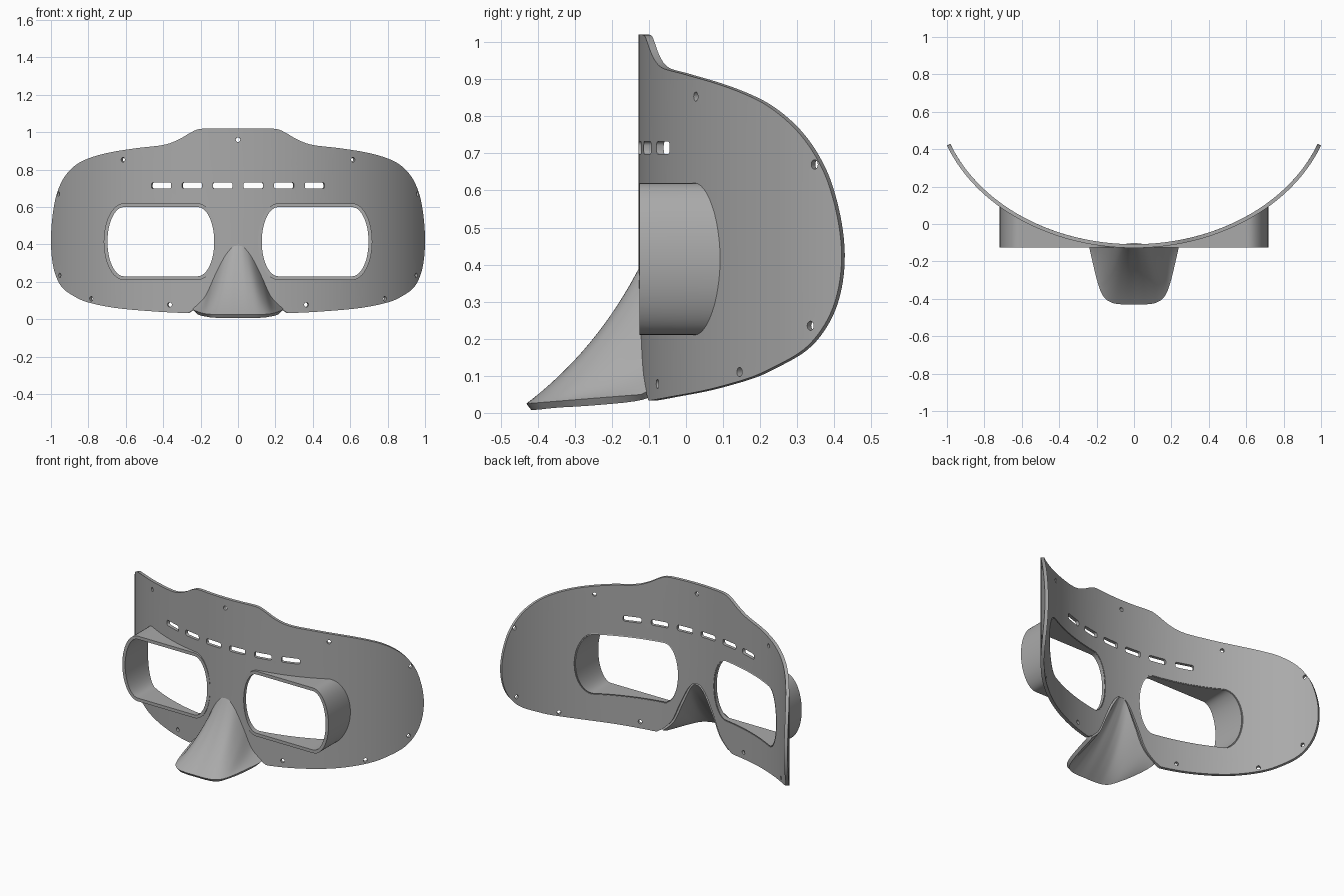
import bpy, bmesh, math
from mathutils import Vector

if "Cube" in bpy.data.objects:
    bpy.data.objects.remove(bpy.data.objects["Cube"])

HALF_W, DEPTH, FRONT, THICK = 1.07, 0.85, -0.128, 0.02   # elliptical plan of the shell

grey = bpy.data.materials.new("plain_grey")
grey.use_nodes = True
grey.diffuse_color = (0.4, 0.4, 0.4, 1)
grey.node_tree.nodes["Principled BSDF"].inputs["Base Color"].default_value = (0.4, 0.4, 0.4, 1)


def bend(x, d=0.0):
    """Plan position of a point at width x and depth d under the shell's front."""
    root = math.sqrt(1 - (x / HALF_W) ** 2)
    slope = DEPTH * x / (HALF_W ** 2 * root)
    n = math.hypot(1, slope)
    return x - d * slope / n, FRONT + DEPTH * (1 - root) + d / n


def smooth(points, steps=6):
    """Catmull-Rom curve through the points."""
    p = [Vector(q) for q in points]
    p = [p[0]] + p + [p[-1]]
    out = []
    for a, b, c, d in zip(p, p[1:], p[2:], p[3:]):
        for k in range(steps):
            t = k / steps
            out.append(0.5 * (2 * b + (c - a) * t + (2 * a - 5 * b + 4 * c - d) * t * t
                              + (3 * b - a - 3 * c + d) * t ** 3))
    return out + [p[-1]]


def finish(name, bm, recalc=True):
    if recalc:
        bmesh.ops.recalc_face_normals(bm, faces=bm.faces)
    mesh = bpy.data.meshes.new(name)
    bm.to_mesh(mesh)
    bm.free()
    mesh.materials.append(grey)
    obj = bpy.data.objects.new(name, mesh)
    bpy.context.collection.objects.link(obj)
    return obj


def apply_and_shade(obj):
    bpy.ops.object.select_all(action="DESELECT")
    bpy.context.view_layer.objects.active = obj
    obj.select_set(True)
    for mod in list(obj.modifiers):
        bpy.ops.object.modifier_apply(modifier=mod.name)
    bpy.ops.object.shade_smooth_by_angle(angle=math.radians(35))


def skin(bm, loops, wrap_rows, wrap_cols):
    """Quads between successive loops of points."""
    rows = [[bm.verts.new(p) for p in loop] for loop in loops]
    n = len(rows[0])
    for r in range(len(rows) - (0 if wrap_rows else 1)):
        a, b = rows[r], rows[(r + 1) % len(rows)]
        for i in range(n - (0 if wrap_cols else 1)):
            j = (i + 1) % n
            bm.faces.new((a[i], b[i], b[j], a[j]))
    return rows


def eye(side, grow=0.0):
    """Eye opening: straight top and bottom with bulging ends."""
    left, right, mid, half, bulge = 0.215, 0.61, 0.415, 0.185 + grow, 0.088 + grow
    pts = []
    for cx, start in ((right, -90), (left, 90)):
        for k in range(25):
            a = math.radians(start + 7.5 * k)
            pts.append((cx + bulge * math.cos(a), mid + half * math.sin(a)))
        for k in range(1, 16):
            t = k / 16
            x = right + (left - right) * t if cx == right else left + (right - left) * t
            pts.append((x, mid + half * (1 if cx == right else -1)))
    return [(side * x, z) for x, z in pts]


# Outlines: rim of the shell and the arch where the nose joins
rim = smooth([(0, 1.02), (0.1, 1.02), (0.2, 1.018), (0.25, 1.0), (0.32, 0.96), (0.4, 0.932),
              (0.55, 0.914), (0.7, 0.889), (0.81, 0.856), (0.88, 0.815), (0.935, 0.75),
              (0.972, 0.66), (0.992, 0.55), (1, 0.43), (0.994, 0.32), (0.975, 0.235),
              (0.94, 0.17), (0.88, 0.125), (0.8, 0.09), (0.65, 0.06), (0.45, 0.042),
              (0.3, 0.034), (0.265, 0.034)])
arch = smooth([(0, 0.4), (0.03, 0.392), (0.07, 0.345), (0.123, 0.24), (0.176, 0.125), (0.24, 0.06)])

# Shell: flat sheet with holes, cut into strips, thickened and bent
half = rim + [Vector((p.x * 0.97, p.y - 0.006)) for p in reversed(arch)]
loops = [[(p.x, p.y) for p in half] + [(-p.x, p.y) for p in reversed(half[1:-1])]]

rivets = [(0, 0.96)] + [(s * x, z) for s in (-1, 1) for x, z in
                        ((0.615, 0.853), (0.96, 0.67), (0.953, 0.235), (0.785, 0.11), (0.365, 0.078))]
for x, z in rivets:
    squash = math.sqrt(1 - (x / HALF_W) ** 2)
    loops.append([(x + 0.0125 * squash * math.cos(k * math.pi / 8),
                   z + 0.0125 * math.sin(k * math.pi / 8)) for k in range(16)])

for x in (-0.41, -0.246, -0.082, 0.082, 0.246, 0.41):
    slot = []
    for sx, sz, start in ((1, 1, 0), (-1, 1, 90), (-1, -1, 180), (1, -1, 270)):
        for k in range(5):
            a = math.radians(start + 22.5 * k)
            slot.append((x + sx * 0.042 + 0.011 * math.cos(a), 0.715 + sz * 0.006 + 0.011 * math.sin(a)))
    loops.append(slot)

bm = bmesh.new()
for loop in loops:
    vs = [bm.verts.new((x, 0, z)) for x, z in loop]
    for a, b in zip(vs, vs[1:] + vs[:1]):
        bm.edges.new((a, b))
bmesh.ops.triangle_fill(bm, use_beauty=True, use_dissolve=False, edges=bm.edges[:])
limit = math.asin(1 / HALF_W)
for k in range(-39, 40):
    x = HALF_W * math.sin(limit * k / 40)
    bmesh.ops.bisect_plane(bm, geom=bm.verts[:] + bm.edges[:] + bm.faces[:],
                           plane_co=(x, 0, 0), plane_no=(1, 0, 0), dist=1e-5)
new = bmesh.ops.extrude_face_region(bm, geom=bm.faces[:], use_keep_orig=True)["geom"]
for v in new:
    if isinstance(v, bmesh.types.BMVert):
        v.co.y = THICK
for v in bm.verts:
    v.co.x, v.co.y = bend(v.co.x, v.co.y)
shell = finish("mask_shell", bm)

# Straight eye openings through the shell
cutters = []
for side in (-1, 1):
    bm = bmesh.new()
    outline = eye(side, 0.006)
    ends = skin(bm, [[(x, y, z) for x, z in outline] for y in (-0.4, 0.4)], False, True)
    for row in ends:
        bm.faces.new(row)
    cutter = finish("eye_cutter", bm)
    cutter.hide_render = True
    cutters.append(cutter)
    mod = shell.modifiers.new("eye", "BOOLEAN")
    mod.operation, mod.solver, mod.object = "DIFFERENCE", "EXACT", cutter
apply_and_shade(shell)
for cutter in cutters:
    bpy.data.objects.remove(cutter)

# Eye surrounds: straight tubes from the shell to one flat front plane
for side, name in ((1, "left_eye_surround"), (-1, "right_eye_surround")):
    inner, outer = eye(side), eye(side, 0.02)
    face_y = FRONT + 0.003
    back = [(x, bend(x)[1] + THICK * math.hypot(1, 0.9 * x), z) for x, z in inner]
    bm = bmesh.new()
    skin(bm, [[(x, bend(x)[1] + 0.009, z) for x, z in outer],
              [(x, face_y, z) for x, z in outer],
              [(x, face_y, z) for x, z in inner], back], True, True)
    apply_and_shade(finish(name, bm))

# Nose: hollow flared cover from the arch down to a U-shaped lower edge
lip = smooth([(0, -0.43), (0.06, -0.43), (0.12, -0.42), (0.165, -0.385), (0.198, -0.3), (0.24, -0.122)])
pairs = []
for a, b in zip(arch, lip):
    top = Vector((a.x, bend(a.x)[1] + 0.006, a.y))
    low = Vector((b.x, b.y, 0.025 + 0.08 * (b.y + 0.43)))
    pairs.append((top, low))
flip = Vector((-1, 1, 1))
pairs = [(t * flip, l * flip) for t, l in reversed(pairs[1:])] + pairs
rows = []
for r in range(17):
    t = r / 16
    row = []
    for top, low in pairs:
        ease = 1 - (low.x / 0.24) ** 2
        ctrl = (top + low) / 2 + Vector((0, 0.035, -0.045)) * ease
        row.append(top * (1 - t) ** 2 + ctrl * 2 * t * (1 - t) + low * t * t)
    rows.append(row)
bm = bmesh.new()
skin(bm, rows, False, False)
nose = finish("nose_cover", bm, recalc=False)
wall = nose.modifiers.new("wall", "SOLIDIFY")
wall.thickness, wall.offset = 0.022, -1
apply_and_shade(nose)
